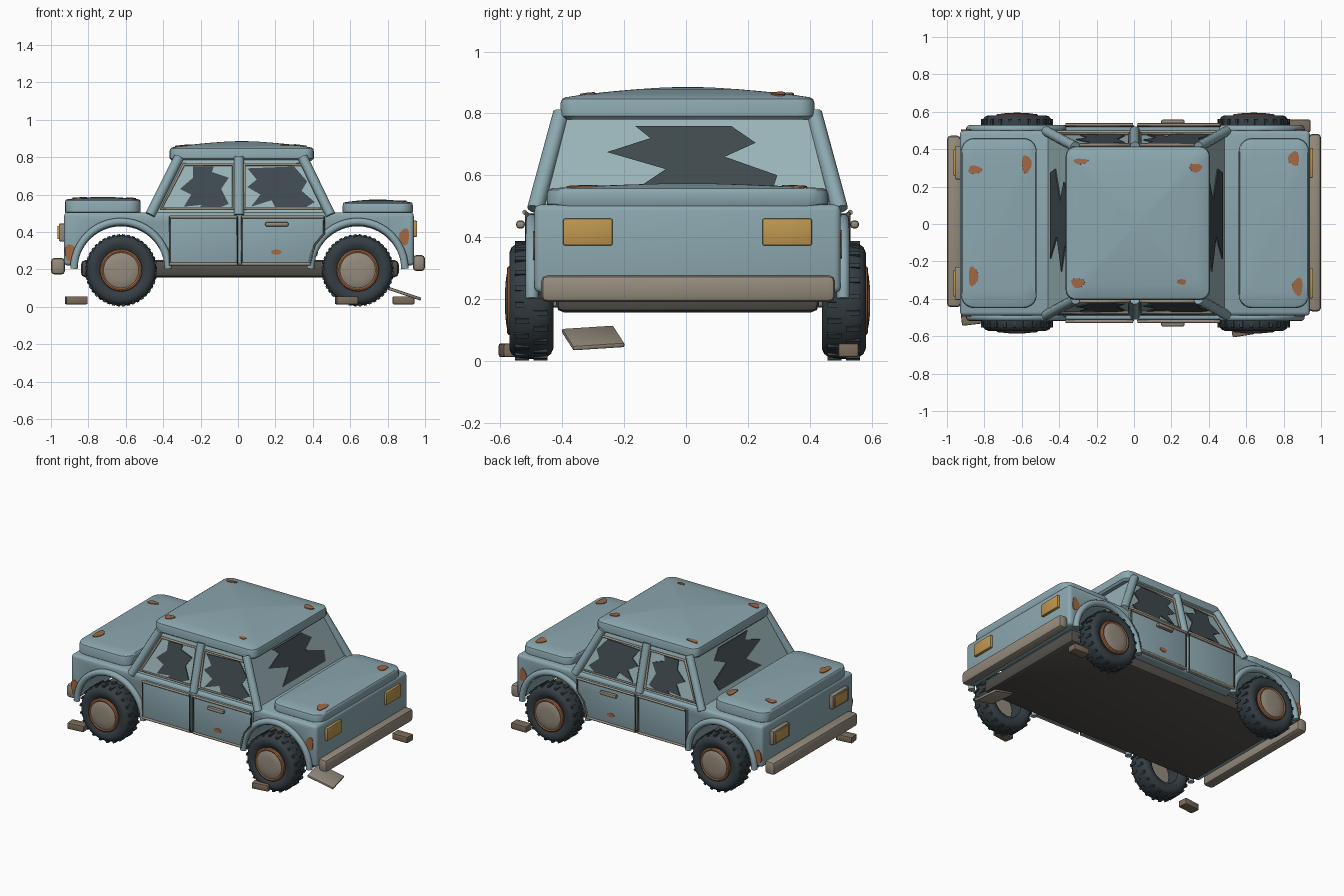
import bpy, bmesh, math
from mathutils import Vector, Matrix
from mathutils.bvhtree import BVHTree

if "Cube" in bpy.data.objects:
    bpy.data.objects.remove(bpy.data.objects["Cube"])

def mat(name, r, g, b):
    m = bpy.data.materials.new(name)
    m.diffuse_color = (r, g, b, 1)
    m.use_nodes = True
    m.node_tree.nodes["Principled BSDF"].inputs["Base Color"].default_value = m.diffuse_color
    return m

PAINT = mat("faded_blue_paint", .26, .39, .43)
GLASS = mat("pale_glass", .32, .45, .48)
HOLE = mat("dark_opening", .05, .068, .076)
RUBBER = mat("rubber", .035, .048, .057)
METAL = mat("dull_metal", .30, .26, .205)
BRICK = mat("brick_brown", .20, .15, .105)
RUST = mat("rust", .36, .14, .06)
LAMP = mat("amber_lamp", .52, .31, .08)
UNDER = mat("underbody", .085, .08, .07)
CX, CY = .008, .005          # centre of the car
WHEELS = (-.625, .64)
AXLE_Z = .195

def add(name, bm, m):
    bmesh.ops.recalc_face_normals(bm, faces=bm.faces)
    me = bpy.data.meshes.new(name)
    bm.to_mesh(me)
    bm.free()
    ob = bpy.data.objects.new(name, me)
    bpy.context.collection.objects.link(ob)
    me.materials.append(m)
    return ob

def bevel_sharp(bm, w, seg=3):
    edges = [e for e in bm.edges if len(e.link_faces) == 2 and e.calc_face_angle(0) > .9]
    bmesh.ops.bevel(bm, geom=edges, offset=w, segments=seg, affect='EDGES', profile=.5, clamp_overlap=True)

def box(name, lo, hi, m, w=.01, rot=None):
    lo, hi = Vector(lo), Vector(hi)
    bm = bmesh.new()
    bmesh.ops.create_cube(bm, size=1)
    bmesh.ops.scale(bm, vec=hi - lo, verts=bm.verts)
    bmesh.ops.recalc_face_normals(bm, faces=bm.faces)
    bevel_sharp(bm, w, 2)
    if rot:
        bmesh.ops.transform(bm, matrix=rot, verts=bm.verts)
    bmesh.ops.translate(bm, vec=(lo + hi) / 2, verts=bm.verts)
    return add(name, bm, m)

def prism(name, pts, vec, m, w=0):
    """Extrude a flat outline along vec."""
    bm = bmesh.new()
    f = bm.faces.new([bm.verts.new(p) for p in pts])
    r = bmesh.ops.extrude_face_region(bm, geom=[f], use_keep_orig=True)
    bmesh.ops.translate(bm, vec=vec, verts=[v for v in r['geom'] if isinstance(v, bmesh.types.BMVert)])
    bmesh.ops.recalc_face_normals(bm, faces=bm.faces)
    if w:
        bevel_sharp(bm, w)
    return add(name, bm, m)

def tube(name, pts, r, m, cyclic=False):
    cu = bpy.data.curves.new(name, 'CURVE')
    cu.dimensions = '3D'
    cu.bevel_depth, cu.bevel_resolution, cu.use_fill_caps = r, 3, True
    sp = cu.splines.new('POLY')
    sp.points.add(len(pts) - 1)
    for p, c in zip(sp.points, pts):
        p.co = (*c, 1)
    sp.use_cyclic_u = cyclic
    ob = bpy.data.objects.new(name, cu)
    bpy.context.collection.objects.link(ob)
    cu.materials.append(m)

def skin(name, rings, m, close_rings=False):
    """Join equal rings of points; cap the ends or close into a loop."""
    bm = bmesh.new()
    R = [[bm.verts.new(p) for p in ring] for ring in rings]
    n = len(R[0])
    for k in range(len(R) if close_rings else len(R) - 1):
        a, b = R[k], R[(k + 1) % len(R)]
        for i in range(n):
            j = (i + 1) % n
            bm.faces.new((a[i], a[j], b[j], b[i]))
    if not close_rings:
        bm.faces.new(R[0])
        bm.faces.new(R[-1])
    return add(name, bm, m)

def lid(name, x0, x1, hy, z0, z1, rise, corner):
    """Rounded panel with a softly domed top."""
    cx, hx = (x0 + x1) / 2, (x1 - x0) / 2
    outline = []
    for q, (sx, sy) in enumerate(((1, 1), (-1, 1), (-1, -1), (1, -1))):
        for k in range(6):
            a = math.pi / 2 * (q + k / 5)
            outline.append((sx * (hx - corner) + corner * math.cos(a), sy * (hy - corner) + corner * math.sin(a)))
    steps = [(.97, z0), (1, z0 + .012), (1, z1 - .018), (.99, z1 - .006), (.965, z1)]
    steps += [(s, z1 + rise * (1 - s ** 1.6)) for s in (.8, .6, .4, .2, .02)]
    return skin(name, [[(cx + x * s, CY + y * s, z) for x, y in outline] for s, z in steps], PAINT)

def lathe(name, prof, x, y, m, n=40, closed=False):
    rings = [[(x + r * math.cos(t * math.tau / n), y + d, AXLE_Z + r * math.sin(t * math.tau / n))
              for t in range(n)] for r, d in prof]
    return skin(name, rings, m, closed)

# Lower body with wheel openings
prof = [(-.93, .22), (-.93, .505), (.94, .505), (.94, .22)]
for wx in reversed(WHEELS):
    prof += [(wx + .235 * math.cos(a), max(.22, AXLE_Z + .235 * math.sin(a)))
             for a in (.11 + (math.pi - .22) * i / 24 for i in range(25))]
body = prism("body", [(x, CY - .495, z) for x, z in prof], (0, .99, 0), PAINT, .02)
box("underbody", (-.84, CY - .425, .157), (.86, CY + .425, .25), UNDER, .025)

# Cabin core, roof and panels
B, T = (-.465, .49, .48, .49), (-.33, .36, .40, .80)   # x0, x1, half width, z
def rect(c):
    x0, x1, h, z = c
    return [(x0, CY - h, z), (x1, CY - h, z), (x1, CY + h, z), (x0, CY + h, z)]
skin("cabin_glass", [rect(B), rect(T)], GLASS)
roof = lid("roof", -.365, .405, .41, .78, .852, .034, .05)
trunk = lid("trunk_lid", -.925, -.52, .455, .495, .574, .014, .07)
hood = lid("hood", .56, .935, .455, .495, .558, .016, .07)

def on_side(x, z, s, out=0):
    return Vector((x, CY + s * (.48 - (z - .49) * .258 + out), z))
def on_end(y, z, e, out=0):
    t = (z - .49) / .31
    i = 1 if e > 0 else 0
    return Vector((B[i] + (T[i] - B[i]) * t + e * out, CY + y, z))

# Jagged openings in the glass: (along, height)
REAR_HOLE = [(-.24, .75), (-.13, .75), (-.14, .72), (-.05, .69), (-.09, .63), (-.05, .55), (-.10, .53),
             (-.21, .53), (-.19, .545), (-.29, .535), (-.25, .60), (-.31, .63), (-.24, .69)]
FRONT_HOLE = [(.05, .74), (.30, .75), (.37, .67), (.34, .62), (.41, .56), (.36, .53), (.20, .53),
              (.18, .57), (.07, .535), (.12, .60), (.05, .64), (.10, .68)]
END_HOLE = [(-.17, .76), (.14, .76), (.22, .705), (.12, .66), (.29, .60), (.27, .54), (-.19, .54),
            (-.07, .62), (-.26, .675), (-.12, .72)]
REAR_WIN = [(-.41, .525), (-.025, .525), (-.025, .76), (-.29, .76)]
FRONT_WIN = [(.035, .525), (.46, .525), (.345, .76), (.035, .76)]

for e in (-1, 1):
    prism("windscreen_opening", [on_end(y, z, e, -.002) for y, z in END_HOLE], (e * .008, 0, 0), HOLE)

for s in (-1, 1):
    # Side windows, pillars and trim
    for hole, win in ((REAR_HOLE, REAR_WIN), (FRONT_HOLE, FRONT_WIN)):
        prism("side_opening", [on_side(x, z, s, -.002) for x, z in hole], (0, s * .008, 0), HOLE)
        tube("window_frame", [on_side(x, z, s, .008) for x, z in win], .009, METAL, True)
    for xb, xt in ((-.47, -.315), (.495, .345), (.005, .005)):
        tube("pillar", [on_side(xb, .49, s, .012), on_side(xt, .80, s, .008)], .027, PAINT)
    # Doors
    y = CY + s * .52
    doors = ([(-.365, .225), (-.005, .225), (-.005, .478), (-.365, .478)],
             [(.02, .225), (.385, .225), (.41, .33), (.46, .39), (.46, .478), (.02, .478)])
    for d in doors:
        prism("door", [(x, y, z) for x, z in d], (0, -s * .03, 0), PAINT, .006)
        tube("door_trim", [(x, y, z) for x, z in d], .006, UNDER, True)
        tube("door_sill", [(d[0][0], y, .228), (d[1][0], y, .228)], .008, METAL)
        tube("door_top_trim", [(d[0][0], y + s * .006, .48), (d[-2][0], y + s * .006, .48)], .008, METAL)
    box("door_handle", (.145, y + s * .02 - .014, .428), (.27, y + s * .02 + .014, .454), METAL, .01)
    # Wheels and arches
    for wx in WHEELS:
        arc = [math.pi * i / 24 for i in range(25)]
        tube("wheel_arch", [(wx + .252 * math.cos(a), CY + s * .503, .203 + .252 * math.sin(a)) for a in arc],
             .021, PAINT)
        yc = CY + s * .505
        half = [(.105, .05), (.13, .068), (.155, .071), (.172, .064), (.184, .048), (.189, .02)]
        tyre = [(r, -d) for r, d in half] + [(r, d) for r, d in reversed(half)]
        lathe("tyre", tyre, wx, yc, RUBBER, closed=True)
        lathe("hub", [(.1, s * .03), (.1, s * .072), (.085, s * .08), (.05, s * .084), (.01, s * .085)], wx, yc, METAL)
        ring = [(.102 + .011 * math.cos(a), s * .066 + .013 * math.sin(a)) for a in (i * math.tau / 8 for i in range(8))]
        lathe("rusty_rim", ring, wx, yc, RUST, closed=True)
        bm = bmesh.new()
        for k in range(22):
            for side in (-1, 1):
                M = (Matrix.Translation((wx, yc, AXLE_Z)) @ Matrix.Rotation((k + side / 4) * math.tau / 22, 4, 'Y')
                     @ Matrix.Translation((0, side * .03, .186)) @ Matrix.Diagonal((.016, .045, .014, 1)))
                bmesh.ops.create_cube(bm, size=1, matrix=M)
        add("tyre_tread", bm, RUBBER)
    # Lamps at both ends
    yl = CY + s * .322
    box("front_lamp", (.93, yl - .08, .373), (.958, yl + .08, .46), LAMP, .006)
    box("rear_lamp_frame", (-.958, yl - .088, .35), (-.92, yl + .088, .445), METAL, .006)
    box("rear_lamp", (-.965, yl - .07, .362), (-.94, yl + .07, .433), LAMP, .004)

# Bumpers
box("front_bumper", (.935, -.468, .19), (1.0, .482, .277), METAL, .02)
box("rear_bumper", (-1.0, -.445, .172), (-.925, .472, .262), METAL, .02)

# Rust patches laid on the panels
def patch(target, at, axis, rx, ry):
    tree = BVHTree.FromObject(target, bpy.context.evaluated_depsgraph_get())
    axis = Vector(axis)
    hit, n, _, _ = tree.ray_cast(Vector(at) + axis * 2, -axis)
    if hit is None:
        return
    if n.dot(axis) < 0:
        n = -n
    u = (Vector((1, 0, 0)) - n * n.x).normalized()
    v = n.cross(u)
    pts = []
    for i in range(14):
        a = i * math.tau / 14
        w = 1 + .12 * math.sin(3 * a + at[0] * 20)
        pts.append(hit + u * rx * w * math.cos(a) + v * ry * w * math.sin(a) - n * .004)
    prism("rust_patch", pts, n * .008, RUST)

bpy.context.view_layer.update()
for ob, x, y, rx, ry in ((trunk, -.85, .29, .038, .022), (trunk, -.575, .32, .026, .048), (trunk, -.86, -.28, .026, .052),
                         (roof, -.285, .335, .04, .015), (roof, .33, .30, .034, .024), (roof, -.30, -.315, .036, .026),
                         (roof, .255, -.31, .025, .014), (hood, .855, .35, .03, .038), (hood, .875, -.335, .028, .048)):
    patch(ob, (x, y, .5), (0, 0, 1), rx, ry)
for s in (-1, 1):
    for x, z, rx, ry in ((-.895, .29, .032, .045), (.89, .375, .027, .045), (-.372, .28, .025, .04), (.40, .29, .025, .035)):
        patch(body, (x, 0, z), (0, s, 0), rx, ry)
    prism("door_rust", [(.205 + .028 * math.cos(a), CY + s * .518, .292 + .014 * math.sin(a))
                        for a in (i * math.tau / 12 for i in range(12))], (0, s * .006, 0), RUST)

# Loose bricks and a fallen plate on the ground
for x, y, a in ((-.865, -.505, .12), (.58, -.565, .15), (.885, .525, 0)):
    box("brick", (x - .058, y - .033, .013), (x + .058, y + .033, .056), BRICK, .006, Matrix.Rotation(a, 4, 'Z'))
box("fallen_plate", (.785, -.385, .066), (.97, -.215, .082), METAL, .005,
    Matrix.Rotation(.32, 4, 'Y') @ Matrix.Rotation(.2, 4, 'Z'))

# Smooth shading with crisp edges
for ob in bpy.context.scene.objects:
    ob.select_set(ob.type == 'MESH')
bpy.context.view_layer.objects.active = body
bpy.ops.object.shade_smooth_by_angle(angle=math.radians(35))
